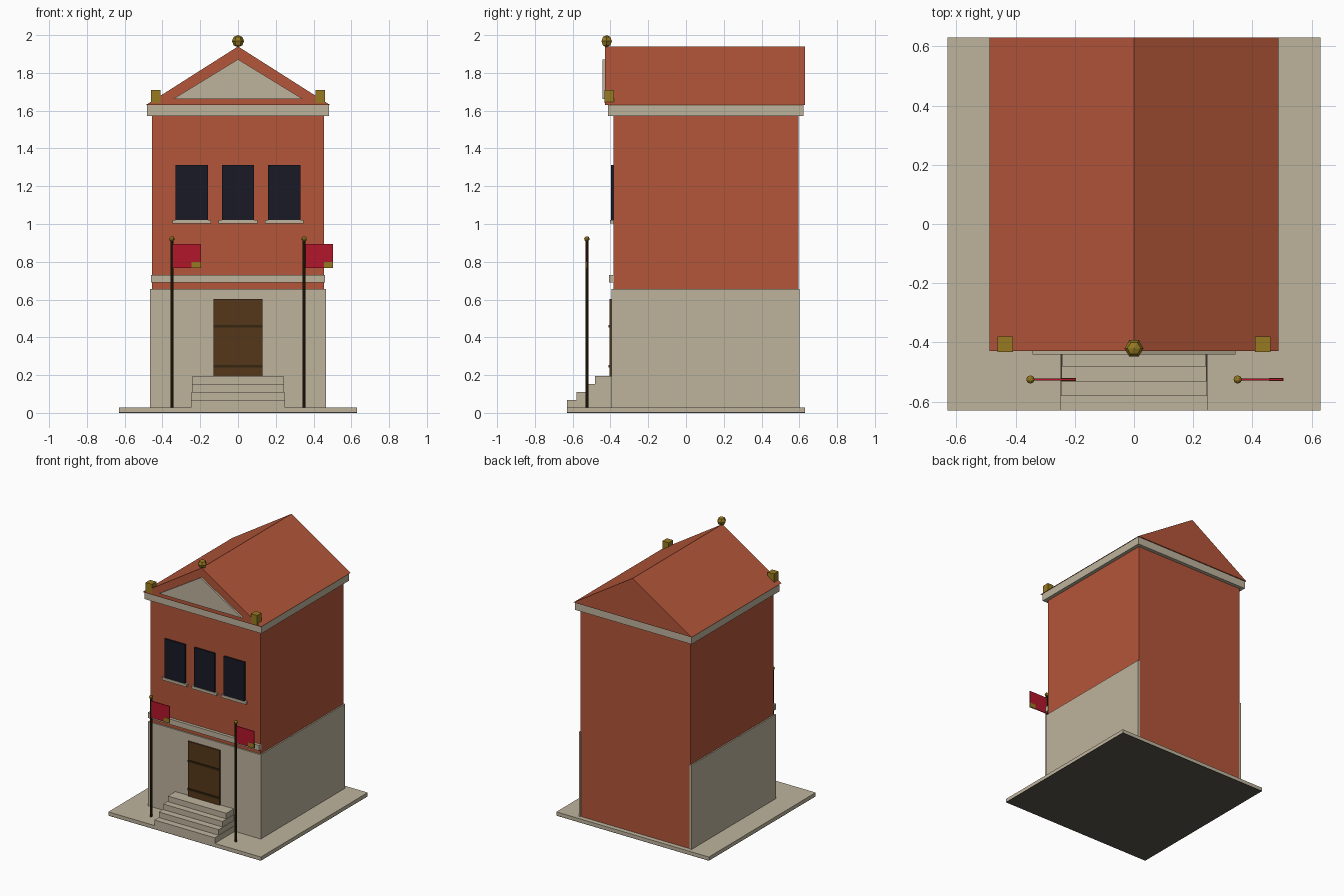
import bpy, bmesh, math

if "Cube" in bpy.data.objects:
    bpy.data.objects.remove(bpy.data.objects["Cube"])


def material(name, rgb):
    m = bpy.data.materials.new(name)
    m.diffuse_color = (*rgb, 1)
    m.use_nodes = True
    m.node_tree.nodes["Principled BSDF"].inputs["Base Color"].default_value = m.diffuse_color
    return m


BRICK = material("red_brick", (0.457, 0.093, 0.041))
STONE = material("pale_stone", (0.515, 0.455, 0.336))
GOLD = material("old_gold", (0.31, 0.195, 0.015))
RED = material("flag_red", (0.45, 0.008, 0.023))
WOOD = material("door_wood", (0.090, 0.037, 0.010))
GLASS = material("dark_glass", (0.010, 0.010, 0.020))
DARK = material("dark_bronze", (0.033, 0.019, 0.005))
CHARCOAL = material("charcoal", (0.10, 0.09, 0.068))


def finish(name, bm, mat):
    bmesh.ops.recalc_face_normals(bm, faces=bm.faces)
    me = bpy.data.meshes.new(name)
    bm.to_mesh(me)
    bm.free()
    me.materials.append(mat)
    ob = bpy.data.objects.new(name, me)
    bpy.context.collection.objects.link(ob)
    return ob


def box(name, x, y, z, mat):
    """Box from (min, max) pairs."""
    bm = bmesh.new()
    bmesh.ops.create_cube(bm, size=1)
    for v in bm.verts:
        v.co = [r[0] if c < 0 else r[1] for c, r in zip(v.co, (x, y, z))]
    return finish(name, bm, mat)


def gable(name, half, z0, z1, y0, y1, mat):
    """Triangular prism running along y."""
    bm = bmesh.new()
    a, b = ([bm.verts.new(p) for p in ((-half, y, z0), (half, y, z0), (0, y, z1))]
            for y in (y0, y1))
    bm.faces.new(a)
    bm.faces.new(b)
    for i in range(3):
        j = (i + 1) % 3
        bm.faces.new((a[i], a[j], b[j], b[i]))
    return finish(name, bm, mat)


def ball(name, loc, r, mat, segments=6):
    bm = bmesh.new()
    bmesh.ops.create_uvsphere(bm, u_segments=segments, v_segments=segments - 2, radius=r)
    ob = finish(name, bm, mat)
    ob.location = loc
    ob.rotation_euler.z = math.pi / 2
    return ob


def pole(name, x, y, z0, z1, r, mat):
    bm = bmesh.new()
    bmesh.ops.create_cone(bm, cap_ends=True, segments=8, radius1=r, radius2=r, depth=z1 - z0)
    ob = finish(name, bm, mat)
    ob.location = (x, y, (z0 + z1) / 2)
    return ob


# Ground slab on a dark footing, brick body and stone ground-floor facing
box("footing", (-0.63, 0.63), (-0.63, 0.63), (0, 0.004), CHARCOAL)
box("ground_slab", (-0.63, 0.63), (-0.63, 0.63), (0.004, 0.028), STONE)
box("brick_body", (-0.455, 0.455), (-0.385, 0.595), (0.028, 1.59), BRICK)
box("stone_front", (-0.465, 0.465), (-0.395, -0.38), (0.028, 0.657), STONE)
for s, side in ((-1, "left"), (1, "right")):
    box(f"stone_side_{side}", sorted((s * 0.45, s * 0.465)), (-0.385, 0.60), (0.028, 0.657), STONE)
box("string_course", (-0.46, 0.46), (-0.407, -0.38), (0.69, 0.73), STONE)

# Cornice, roof and pediment
box("cornice", (-0.482, 0.482), (-0.412, 0.622), (1.573, 1.63), STONE)
gable("roof", 0.488, 1.63, 1.94, -0.428, 0.63, BRICK)
gable("pediment_panel", 0.343, 1.662, 1.872, -0.441, -0.425, STONE)

# Roof ornaments
ball("ridge_finial", (0, -0.42, 1.968), 0.032, GOLD)
for s in (-1, 1):
    x = s * 0.435
    box("corner_block", (x - 0.026, x + 0.026), (-0.432, -0.38), (1.64, 1.71), GOLD)

# Upper windows with sills
for x in (-0.245, 0, 0.245):
    box("window", (x - 0.085, x + 0.085), (-0.398, -0.38), (1.018, 1.312), GLASS)
    box("window_sill", (x - 0.103, x + 0.103), (-0.402, -0.38), (1.002, 1.022), STONE)

# Door with cross rails
box("door", (-0.13, 0.13), (-0.405, -0.39), (0.19, 0.603), WOOD)
for z in (0.247, 0.458):
    box("door_rail", (-0.13, 0.13), (-0.411, -0.40), (z - 0.007, z + 0.007), DARK)

# Entrance steps
for i in range(4):
    w = 0.25 - i * 0.003
    box("step", (-w, w), (-0.63 + i * 0.049, -0.39),
        (0.028 + i * 0.0415, 0.028 + (i + 1) * 0.0415), STONE)

# Flagpoles and flags
for x in (-0.35, 0.35):
    y = -0.525
    pole("flagpole", x, y, 0.028, 0.915, 0.008, DARK)
    ball("flagpole_ball", (x, y, 0.921), 0.014, GOLD, 8)
    box("flag", (x + 0.004, x + 0.153), (y - 0.003, y + 0.003), (0.767, 0.893), RED)
    box("flag_patch", (x + 0.105, x + 0.154), (y - 0.0045, y + 0.0045), (0.766, 0.799), GOLD)
